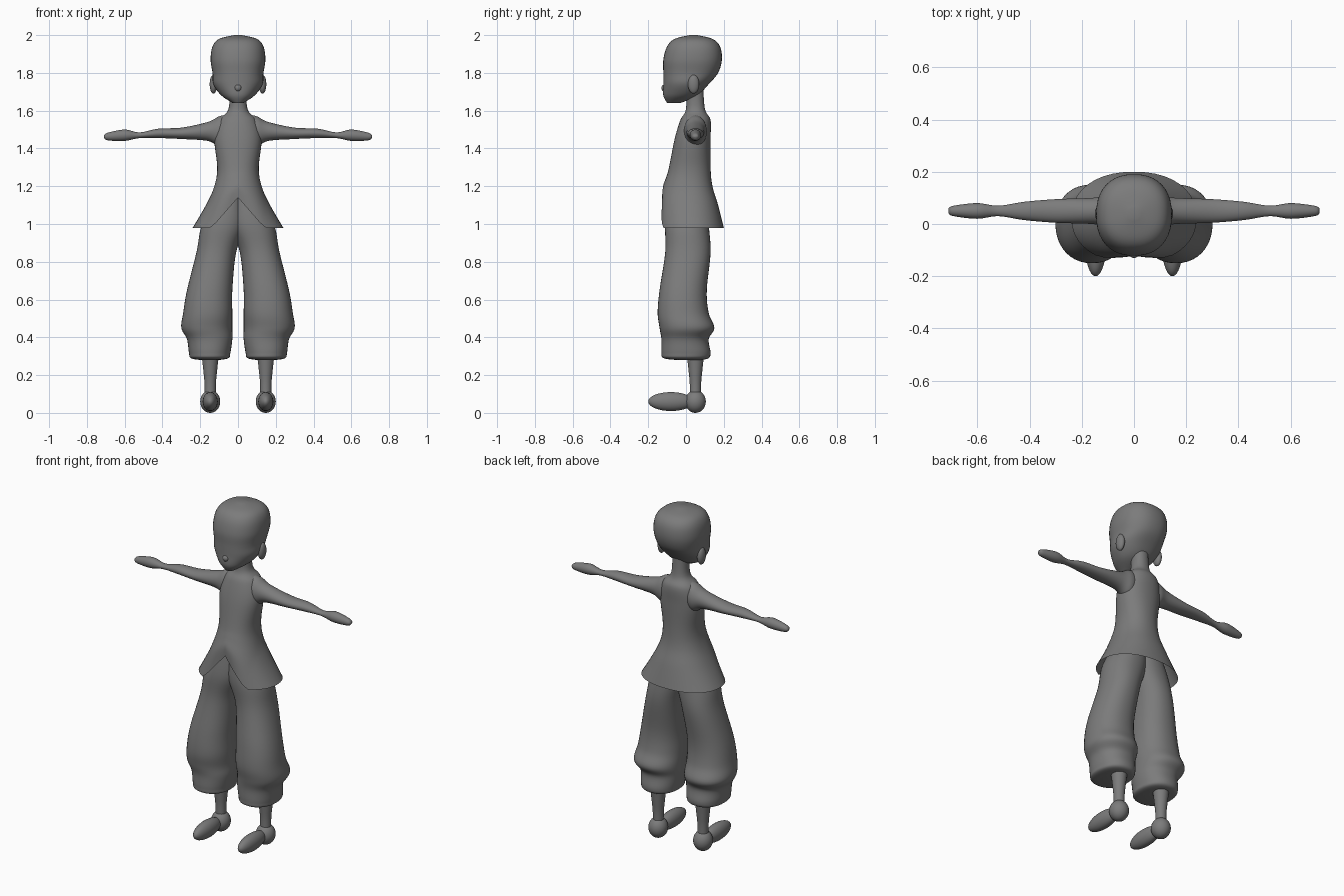
import bpy, bmesh, math
from mathutils import Vector

cube = bpy.data.objects.get("Cube")
if cube:
    bpy.data.objects.remove(cube)

grey = bpy.data.materials.new("plain grey")
grey.use_nodes = True
shade = (0.2, 0.2, 0.2, 1)
grey.diffuse_color = shade
grey.node_tree.nodes["Principled BSDF"].inputs["Base Color"].default_value = shade


def finish(name, bm, mirror):
    """Turn a bmesh into a smooth grey object, optionally paired left and right."""
    bmesh.ops.recalc_face_normals(bm, faces=bm.faces[:])
    for face in bm.faces:
        face.smooth = True
    mesh = bpy.data.meshes.new(name)
    bm.to_mesh(mesh)
    bm.free()
    mesh.materials.append(grey)
    part = bpy.data.objects.new(name, mesh)
    bpy.context.collection.objects.link(part)
    if mirror:
        modifier = part.modifiers.new("Mirror", 'MIRROR')
        modifier.use_mirror_merge = False


def smooth_rings(rings, steps=6):
    """Insert rings along a smooth curve passing through the given ones."""
    rings = [Vector(ring) for ring in rings]
    last = len(rings) - 1
    result = []
    for i in range(last):
        start, end = rings[i], rings[i + 1]
        leave = (end - rings[max(i - 1, 0)]) / 2
        arrive = (rings[min(i + 2, last)] - start) / 2
        for step in range(steps):
            t = step / steps
            ease = t * t * (3 - 2 * t)
            result.append(start.lerp(end, ease)
                          + leave * t * (1 - t) ** 2
                          - arrive * t * t * (1 - t))
    return result + [rings[last]]


def rounded(value, power):
    return math.copysign(abs(value) ** (2 / power), value)


def loft(name, axis, rings, mirror=False, power=2, segments=40,
         open_start=False, warp=None):
    """Skin rings of (position, a_min, a_max, b_min, b_max) along an axis."""
    across, other = [i for i in range(3) if i != axis]
    bm = bmesh.new()
    loops = []
    for position, a_min, a_max, b_min, b_max in smooth_rings(rings):
        loop = []
        for k in range(segments):
            angle = math.tau * k / segments
            u = rounded(math.cos(angle), power)
            v = rounded(math.sin(angle), power)
            point = Vector()
            point[axis] = position
            point[across] = (a_min + a_max + (a_max - a_min) * u) / 2
            point[other] = (b_min + b_max + (b_max - b_min) * v) / 2
            if warp:
                warp(point)
            loop.append(bm.verts.new(point))
        loops.append(loop)
    for low, high in zip(loops, loops[1:]):
        for k in range(segments):
            bm.faces.new((low[k - 1], low[k], high[k], high[k - 1]))
    if not open_start:
        bm.faces.new(loops[0])
    bm.faces.new(loops[-1])
    finish(name, bm, mirror)


def blob(name, centre, radii, mirror=False):
    """Ellipsoid with the given centre and radii."""
    bm = bmesh.new()
    bmesh.ops.create_uvsphere(bm, u_segments=32, v_segments=16, radius=1)
    bmesh.ops.scale(bm, vec=radii, verts=bm.verts)
    bmesh.ops.translate(bm, vec=centre, verts=bm.verts)
    finish(name, bm, mirror)


def symmetric(profile):
    """Rings from (height, half width, front, back)."""
    return [(z, -half, half, front, back) for z, half, front, back in profile]


def narrow_face(point):
    """Taper the face towards its middle line below the brow."""
    if point.y < 0:
        below = min(max((1.8 - point.z) * 10, 0), 1)
        point.x *= 1 + 1.2 * point.y * below


def notch_hem(point):
    """Raise the middle of the front hem into an open tent shape."""
    if point.y < 0:
        fade = min(max((1.28 - point.z) / 0.3, 0), 1)
        lift = max(0, 1 - abs(point.x) / 0.14) * fade
        point.z += 0.16 * lift
        point.y += 0.03 * lift


# Head with a small nose and ears
head_profile = [
    (1.64, .03, -.1, -.03), (1.68, .09, -.12, .06), (1.74, .13, -.12, .12),
    (1.8, .135, -.12, .17), (1.87, .145, -.12, .19), (1.94, .135, -.1, .18),
    (1.98, .1, -.06, .14), (2, .02, .02, .06)]
loft("head", 2, symmetric(head_profile), power=2.3, warp=narrow_face)
blob("nose", (0, -.11, 1.72), (.02, .02, .02))
blob("ears", (.13, .04, 1.74), (.02, .03, .05), mirror=True)

# Tunic with a flared hem, running up into the neck
tunic_profile = [
    (.98, .24, -.15, .2), (1.1, .17, -.14, .17), (1.2, .125, -.115, .14),
    (1.3, .11, -.09, .13), (1.45, .125, -.06, .13), (1.55, .1, -.03, .13),
    (1.61, .05, 0, .1), (1.75, .045, 0, .09)]
loft("tunic_and_neck", 2, symmetric(tunic_profile), power=2.2,
     open_start=True, warp=notch_hem)

# Arms with rounded mitten hands: distance, height, half height, half depth
arm_profile = [
    (.05, 1.5, .08, .05), (.1, 1.49, .08, .06), (.16, 1.49, .05, .05),
    (.3, 1.48, .03, .045), (.42, 1.48, .025, .035), (.52, 1.47, .015, .02),
    (.6, 1.47, .03, .03), (.69, 1.463, .02, .02), (.71, 1.463, .005, .01)]
loft("arms", 0, [(x, .05 - depth, .05 + depth, z - half, z + half)
                 for x, z, half, depth in arm_profile], mirror=True)

# Baggy trousers gathered below the knee
loft("trouser_legs", 2, [
    (1.15, -.03, .11, -.09, .11), (1, -.04, .19, -.11, .12),
    (.85, .01, .22, -.11, .13), (.65, .03, .27, -.14, .11),
    (.53, .03, .29, -.15, .12), (.45, .03, .3, -.14, .15),
    (.39, .03, .27, -.13, .12), (.32, .04, .26, -.13, .13),
    (.29, .05, .25, -.12, .12), (.28, .1, .2, -.05, .08)],
    mirror=True, power=2.2)

# Bare ankles, long rounded feet and ball heels
foot_x = 0.147
loft("ankles", 2, [
    (z, foot_x - r, foot_x + r, .05 - r, .05 + r)
    for z, r in [(.05, .03), (.15, .03), (.22, .036), (.3, .045)]], mirror=True)
blob("feet", (foot_x, -.08, .06), (.04, .12, .05), mirror=True)
blob("heels", (foot_x, .05, .06), (.053, .055, .06), mirror=True)
